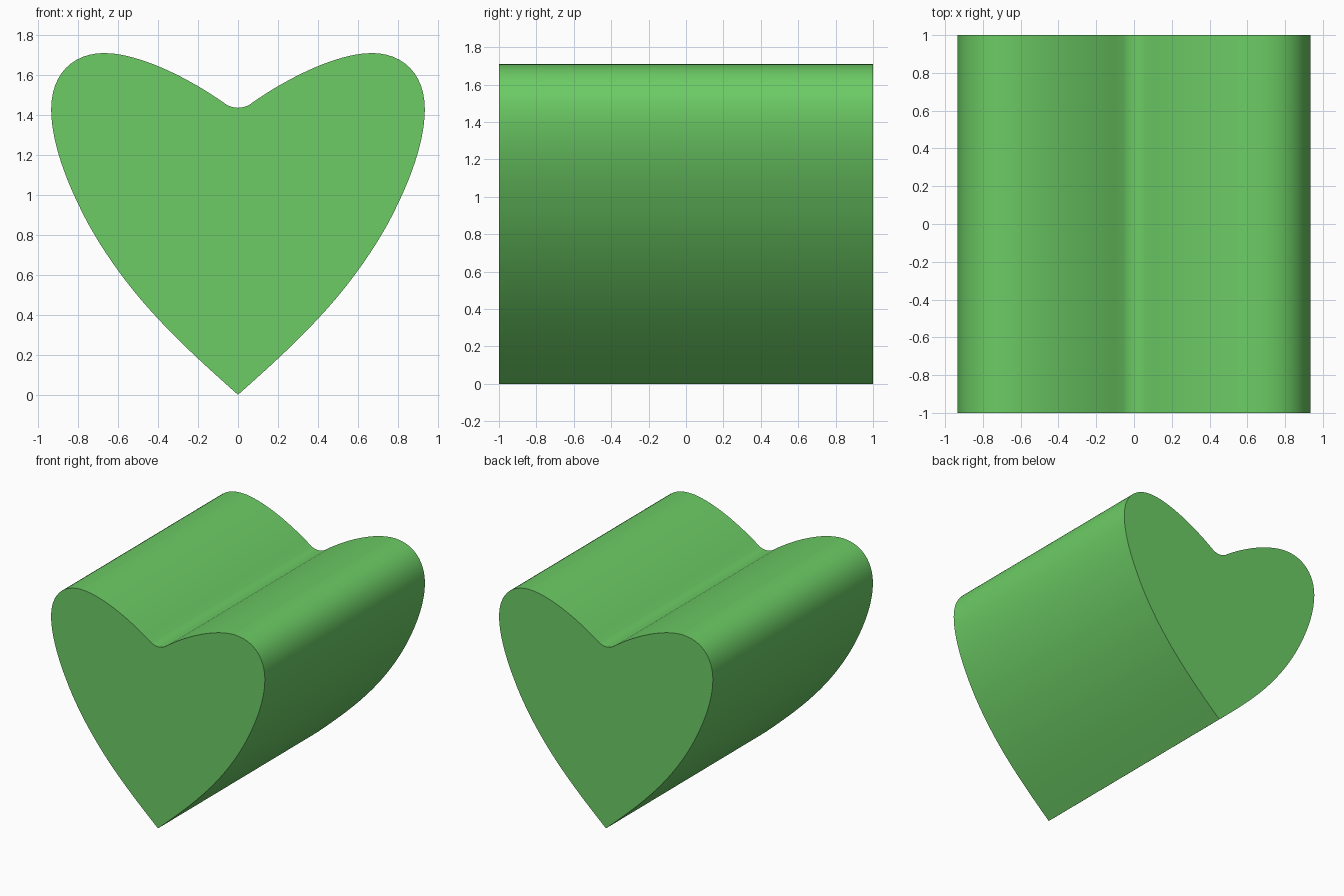
import bpy, bmesh
from mathutils import Vector
from mathutils.geometry import interpolate_bezier

if "Cube" in bpy.data.objects:
    bpy.data.objects.remove(bpy.data.objects["Cube"])

# Right half of the heart outline: Bezier segments (x, z) from tip to notch
segments = [
    [(0, 0), (0.13, 0.115), (0.28, 0.25), (0.40, 0.38)],
    [(0.40, 0.38), (0.56, 0.55), (0.71, 0.76), (0.80, 0.955)],
    [(0.80, 0.955), (0.88, 1.12), (0.935, 1.29), (0.935, 1.43)],
    [(0.935, 1.43), (0.935, 1.60), (0.83, 1.71), (0.67, 1.71)],
    [(0.67, 1.71), (0.50, 1.71), (0.25, 1.59), (0.055, 1.45)],
    [(0.055, 1.45), (0.04, 1.442), (0.02, 1.436), (0, 1.436)],
]
half = [Vector((0, -1, 0))]
for seg in segments:
    a, ha, hb, b = [Vector((x, -1, z)) for x, z in seg]
    steps = 4 if seg is segments[-1] else 12
    half += interpolate_bezier(a, ha, hb, b, steps + 1)[1:]

# Mirror into a closed outline
outline = half + [Vector((-p.x, p.y, p.z)) for p in reversed(half[1:-1])]

# Extrude the outline from front to back
bm = bmesh.new()
front = bm.faces.new([bm.verts.new(p) for p in outline])
ext = bmesh.ops.extrude_face_region(bm, geom=[front], use_keep_orig=True)
back = [v for v in ext["geom"] if isinstance(v, bmesh.types.BMVert)]
bmesh.ops.translate(bm, verts=back, vec=(0, 2, 0))
bmesh.ops.recalc_face_normals(bm, faces=bm.faces)
mesh = bpy.data.meshes.new("heart_block")
bm.to_mesh(mesh)
bm.free()

heart = bpy.data.objects.new("heart_block", mesh)
bpy.context.collection.objects.link(heart)

# Green colour
green = bpy.data.materials.new("green")
green.diffuse_color = (0.15, 0.60, 0.13, 1)
green.use_nodes = True
green.node_tree.nodes["Principled BSDF"].inputs["Base Color"].default_value = green.diffuse_color
mesh.materials.append(green)

# Smooth sides, crisp end faces and tip
bpy.context.view_layer.objects.active = heart
heart.select_set(True)
bpy.ops.object.shade_smooth_by_angle(angle=0.6)
